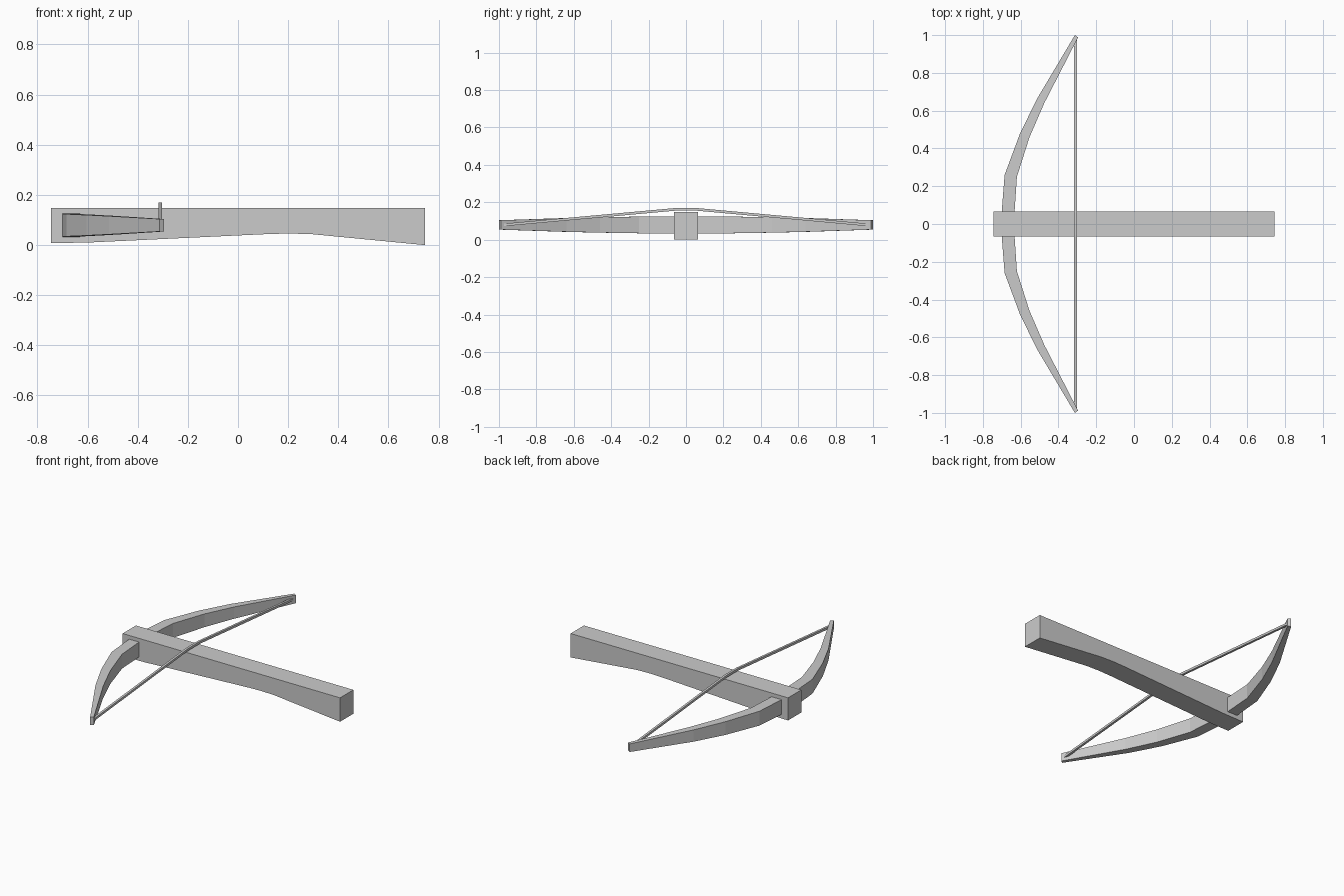
import bpy

if "Cube" in bpy.data.objects:
    bpy.data.objects.remove(bpy.data.objects["Cube"])


def loft(name, sections):
    """Skin a row of four-cornered cross-sections and cap both ends."""
    verts = [p for s in sections for p in s]
    faces = []
    for i in range(len(sections) - 1):
        a, b = i * 4, i * 4 + 4
        for k in range(4):
            n = (k + 1) % 4
            faces.append((a + k, a + n, b + n, b + k))
    last = len(verts) - 4
    faces += [(3, 2, 1, 0), (last, last + 1, last + 2, last + 3)]
    mesh = bpy.data.meshes.new(name)
    mesh.from_pydata(verts, [], faces)
    obj = bpy.data.objects.new(name, mesh)
    bpy.context.collection.objects.link(obj)
    return obj


def mirrored(half):
    """Mirror a list of stations (first one at the centre) across y = 0."""
    flip = [[(x, -y, z) for x, y, z in s] for s in half[:0:-1]]
    return flip + half


# Stock: constant width, underside arched towards the butt
W, TOP = 0.065, 0.148
underside = [(-0.745, 0.008), (-0.6, 0.01), (0.12, 0.044), (0.2, 0.046),
             (0.29, 0.044), (0.745, 0.0)]
loft("stock", [[(x, -W, z), (x, W, z), (x, W, TOP), (x, -W, TOP)]
               for x, z in underside])

# Bow limbs: outer x, outer y, inner x, inner y, half height
stations = [(-0.70, 0.0, -0.635, 0.0, 0.046),
            (-0.70, 0.07, -0.632, 0.07, 0.046),
            (-0.685, 0.26, -0.62, 0.25, 0.0445),
            (-0.605, 0.475, -0.553, 0.46, 0.041),
            (-0.515, 0.66, -0.475, 0.64, 0.0365),
            (-0.313, 1.0, -0.296, 0.988, 0.025)]
ZC = 0.079
loft("bow", mirrored([[(ox, oy, ZC - h), (ox, oy, ZC + h),
                       (ix, iy, ZC + h), (ix, iy, ZC - h)]
                      for ox, oy, ix, iy, h in stations]))

# String: square cord lifted over the stock
R, SX = 0.007, -0.31
cord = [(0.0, 0.163), (0.06, 0.162), (0.975, 0.079)]
loft("string", mirrored([[(SX - R, y, z - R), (SX - R, y, z + R),
                          (SX + R, y, z + R), (SX + R, y, z - R)]
                         for y, z in cord]))

# Consistent outward normals
import bmesh
for obj in bpy.context.collection.objects:
    bm = bmesh.new()
    bm.from_mesh(obj.data)
    bmesh.ops.recalc_face_normals(bm, faces=bm.faces)
    bm.to_mesh(obj.data)
    bm.free()
